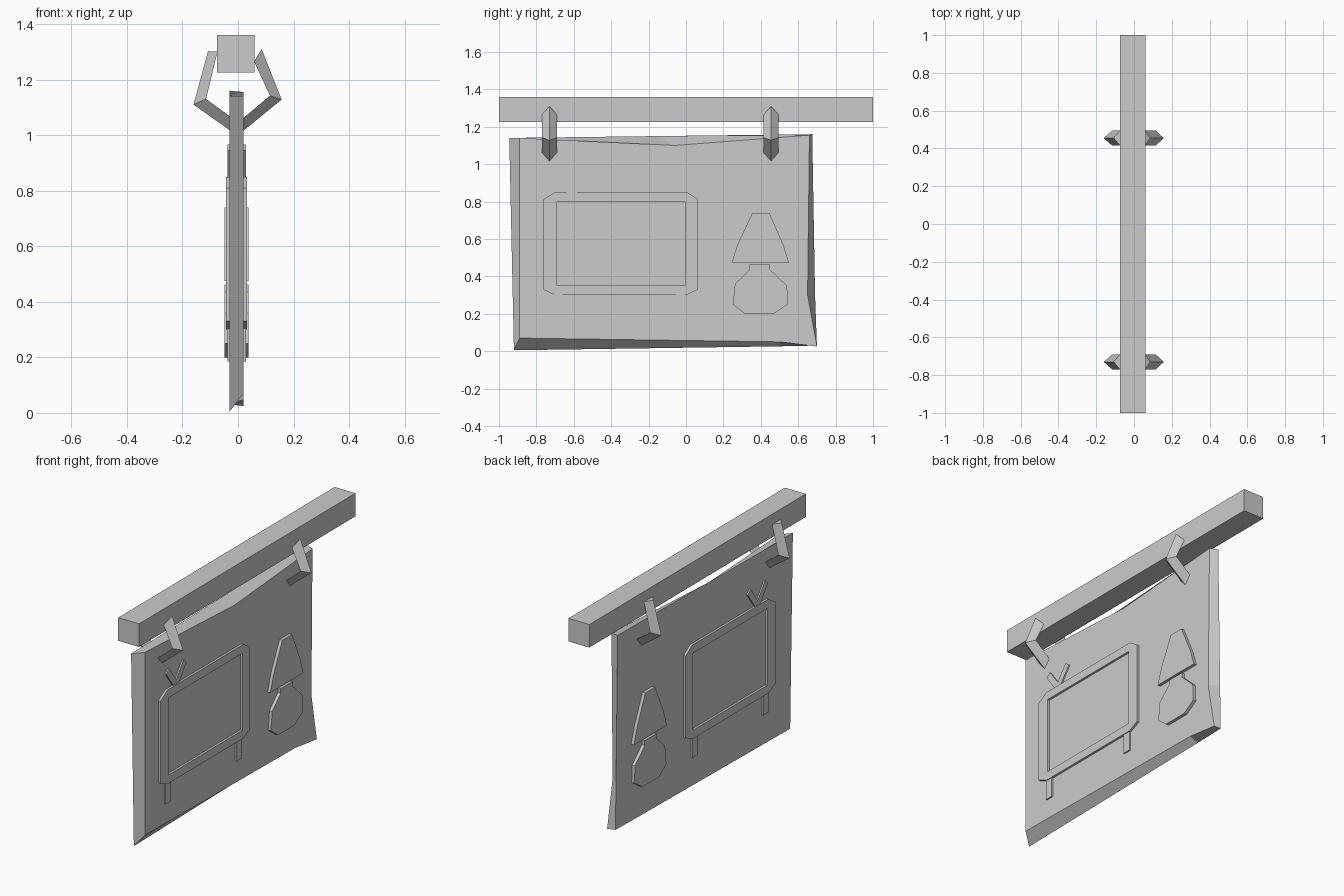
import bpy
import bmesh
from mathutils import Vector

if "Cube" in bpy.data.objects:
    bpy.data.objects.remove(bpy.data.objects["Cube"])


def loft(name, rings):
    """Join equal-sized closed rings of points and cap both ends."""
    bm = bmesh.new()
    loops = [[bm.verts.new(p) for p in ring] for ring in rings]
    n = len(loops[0])
    for a, b in zip(loops, loops[1:]):
        for i in range(n):
            j = (i + 1) % n
            bm.faces.new((a[i], a[j], b[j], b[i]))
    bm.faces.new(loops[0])
    bm.faces.new(loops[-1][::-1])
    bmesh.ops.recalc_face_normals(bm, faces=bm.faces)
    mesh = bpy.data.meshes.new(name)
    bm.to_mesh(mesh)
    bm.free()
    obj = bpy.data.objects.new(name, mesh)
    bpy.context.collection.objects.link(obj)
    return obj


def plate(name, outline, x0, x1):
    """Extrude a (y, z) outline along x."""
    return loft(name, [[(x, y, z) for y, z in outline] for x in (x0, x1)])


def rect(y0, y1, z0, z1):
    return [(y0, z0), (y1, z0), (y1, z1), (y0, z1)]


def bar(a, b, width):
    """Outline of a slanted strip between two (y, z) points."""
    a, b = Vector(a), Vector(b)
    d = (b - a).normalized() * width / 2
    s = Vector((-d.y, d.x))
    return [a - s, b - s, b + s, a + s]


# Hanging beam
plate("beam", rect(-1, 1, 1.225, 1.36), -0.075, 0.06)

# Roughly hewn board, its two faces cut slightly differently
face_right = [(-0.89, 1.14), (-0.06, 1.10), (0.66, 1.155), (0.65, 0.30),
              (0.70, 0.025), (0.50, 0.05), (-0.89, 0.07)]
face_left = [(-0.945, 1.14), (-0.15, 1.15), (0.675, 1.16), (0.69, 0.30),
             (0.695, 0.03), (0.50, 0.026), (-0.92, 0.005)]
loft("board", [[(-0.03, y, z) for y, z in face_left],
               [(0.02, y, z) for y, z in face_right]])

# Relief outlines
tv_outline = [(-0.70, 0.30), (0.0, 0.30), (0.065, 0.33), (0.065, 0.81),
              (0.005, 0.85), (-0.70, 0.85), (-0.765, 0.81), (-0.765, 0.33)]
# screen corners are doubled to match the eight frame corners
screen = [(-0.68, 0.35), (-0.015, 0.35), (-0.005, 0.35), (-0.005, 0.79),
          (-0.005, 0.80), (-0.68, 0.80), (-0.69, 0.80), (-0.69, 0.35)]
shade = [(0.245, 0.475), (0.55, 0.475), (0.52, 0.57), (0.445, 0.74),
         (0.355, 0.74), (0.275, 0.57)]
lamp = [(0.34, 0.463), (0.45, 0.463), (0.45, 0.435), (0.54, 0.35),
        (0.545, 0.25), (0.47, 0.20), (0.315, 0.20), (0.25, 0.25),
        (0.262, 0.36), (0.34, 0.435)]


def tv_frame(name, x0, x1):
    """Octagonal frame with an open rectangular screen."""
    bm = bmesh.new()
    sections = [(tv_outline, x0), (tv_outline, x1), (screen, x1), (screen, x0)]
    loops = [[bm.verts.new((x, y, z)) for y, z in o] for o, x in sections]
    for k in range(3):
        a, b = loops[k], loops[k + 1]
        for i in range(8):
            j = (i + 1) % 8
            bm.faces.new((a[i], a[j], b[j], b[i]))
    bmesh.ops.recalc_face_normals(bm, faces=bm.faces)
    # the strip is open against the board, so orient it outwards explicitly
    front = next(f for f in bm.faces if all(abs(v.co.x - x1) < 1e-6 for v in f.verts))
    if front.normal.x * (x1 - x0) < 0:
        bmesh.ops.reverse_faces(bm, faces=bm.faces)
    mesh = bpy.data.meshes.new(name)
    bm.to_mesh(mesh)
    bm.free()
    bpy.context.collection.objects.link(bpy.data.objects.new(name, mesh))


# Television and lamp reliefs on both faces of the board
for side, s, base in (("right", 1, 0.02), ("left", -1, -0.03)):
    tv_frame(f"television_frame_{side}", base, base + s * 0.013)
    for i, y in enumerate((-0.71, -0.055)):
        plate(f"television_leg_{side}_{i}", rect(y, y + 0.05, 0.185, 0.303),
              base - s * 0.005, base + s * 0.008)
    for i, tip in enumerate(((-0.53, 0.955), (-0.69, 0.955))):
        plate(f"antenna_{side}_{i}", bar((-0.61, 0.845), tip, 0.036),
              base - s * 0.005, base + s * 0.008)
    plate(f"lamp_shade_{side}", shade, base - s * 0.005, base + s * 0.018)
    plate(f"lamp_base_{side}", lamp, base - s * 0.005, base + s * 0.018)

# Bent hooks with a triangular section, ridge on the outside
# (outer ridge and inner edge as x, z pairs)
hook_right = [((0.085, 1.31), (0.058, 1.265)), ((0.157, 1.128), (0.115, 1.142)),
              ((0.0, 1.0), (0.0, 1.045))]
hook_left = [((-0.108, 1.302), (-0.074, 1.30)), ((-0.16, 1.11), (-0.115, 1.13)),
             ((-0.005, 1.0), (-0.005, 1.05))]
for end, y in (("front", -0.73), ("back", 0.455)):
    for side, path in (("right", hook_right), ("left", hook_left)):
        loft(f"hook_{end}_{side}",
             [[(o[0], y, o[1]), (i[0], y - 0.04, i[1]), (i[0], y + 0.04, i[1])]
              for o, i in path])
